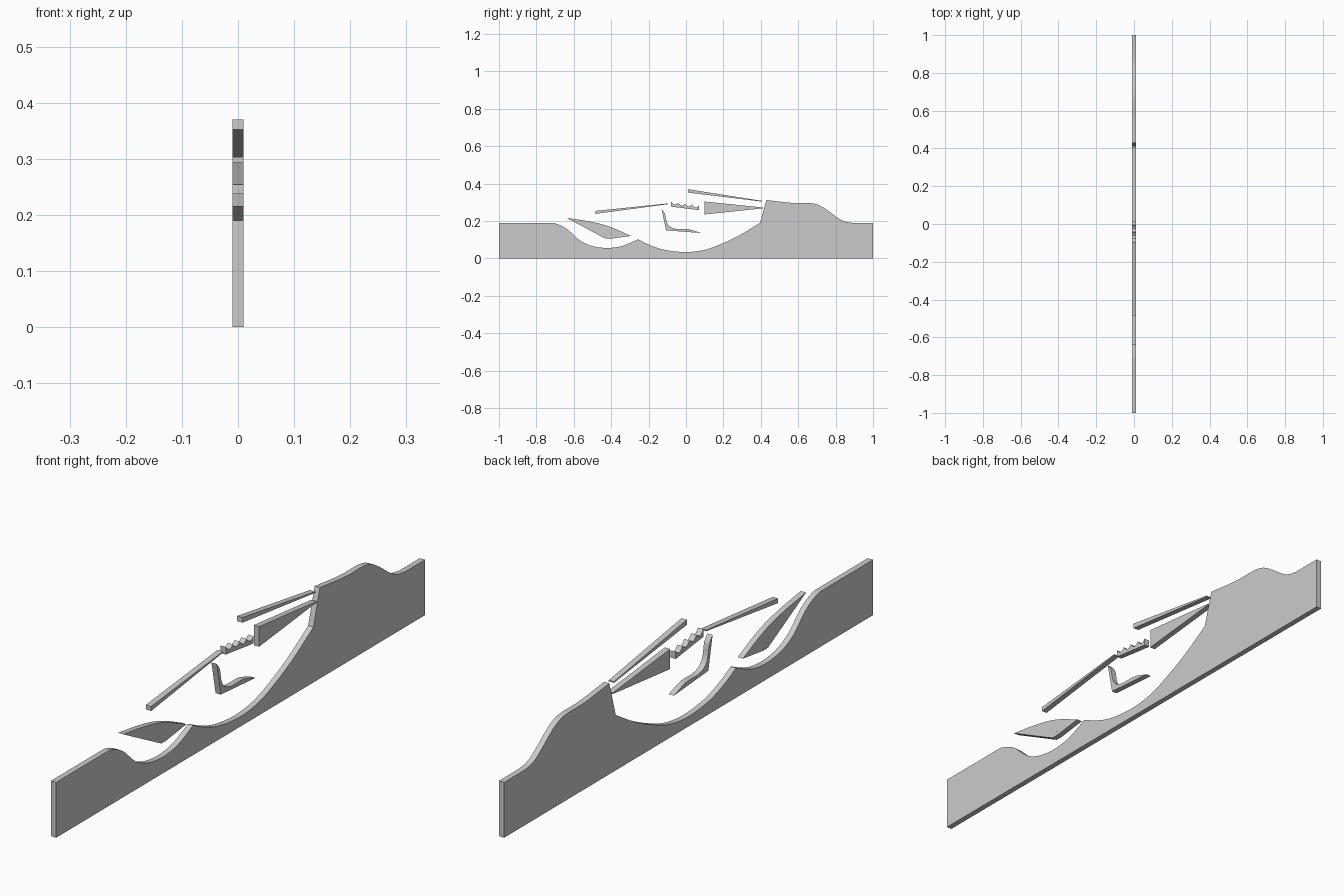
import bpy, bmesh, math
from mathutils import Vector

if "Cube" in bpy.data.objects:
    bpy.data.objects.remove(bpy.data.objects["Cube"])

HALF = 0.01  # half thickness of every plate


def smooth(points, steps=6):
    """Catmull-Rom curve through (y, z) points."""
    p = [Vector(q) for q in points]
    p = [2 * p[0] - p[1]] + p + [2 * p[-1] - p[-2]]
    out = []
    for a, b, c, d in zip(p, p[1:], p[2:], p[3:]):
        for i in range(steps):
            t = i / steps
            out.append(tuple(0.5 * (2 * b + (c - a) * t + (2 * a - 5 * b + 4 * c - d) * t**2
                                    + (3 * b - a - 3 * c + d) * t**3)))
    return out + [tuple(points[-1])]


def plate(name, outline, half=HALF):
    """Extrude a (y, z) outline across x."""
    bm = bmesh.new()
    face = bm.faces.new([bm.verts.new((-half, y, z)) for y, z in outline])
    ext = bmesh.ops.extrude_face_region(bm, geom=[face])
    verts = [v for v in ext["geom"] if isinstance(v, bmesh.types.BMVert)]
    bmesh.ops.translate(bm, verts=verts, vec=(2 * half, 0, 0))
    bmesh.ops.recalc_face_normals(bm, faces=bm.faces)
    mesh = bpy.data.meshes.new(name)
    bm.to_mesh(mesh)
    bm.free()
    ob = bpy.data.objects.new(name, mesh)
    bpy.context.collection.objects.link(ob)
    bpy.ops.object.select_all(action='DESELECT')
    ob.select_set(True)
    bpy.context.view_layer.objects.active = ob
    bpy.ops.object.shade_smooth_by_angle(angle=math.radians(25))
    return ob


# Ground: two hollows, a cliff and a rounded hill
left_bowl = smooth([(-0.74, 0.19), (-0.70, 0.187), (-0.64, 0.16), (-0.567, 0.096), (-0.50, 0.066),
                    (-0.42, 0.056), (-0.34, 0.067), (-0.257, 0.102)])
main_bowl = smooth([(-0.257, 0.102), (-0.19, 0.07), (-0.11, 0.045), (0, 0.034), (0.10, 0.046),
                    (0.19, 0.078), (0.29, 0.126), (0.395, 0.19)])
hill = smooth([(0.43, 0.312), (0.567, 0.297), (0.67, 0.295), (0.73, 0.275), (0.81, 0.218),
               (0.85, 0.197), (0.89, 0.19)])
plate("ground", [(-1, 0), (-1, 0.19)] + left_bowl + main_bowl[1:] + hill + [(1, 0.19), (1, 0)])

# Tapered bars and wedge
plate("upper_bar", [(0.01, 0.37), (0.01, 0.352), (0.405, 0.304), (0.405, 0.308)])
plate("left_bar", [(-0.485, 0.254), (-0.485, 0.238), (-0.095, 0.29), (-0.095, 0.294)])
plate("wedge", [(0.10, 0.304), (0.10, 0.235), (0.412, 0.268), (0.412, 0.272)])

# Scalloped strip: four shallow scoops along its top
a, b, n = Vector((-0.08, 0.303)), Vector((0.07, 0.283)), 24
top = []
for i in range(n + 1):
    p = a.lerp(b, i / n)
    top.append((p.x, p.y - 0.013 * abs(math.sin(math.pi * 4 * i / n))))
plate("scalloped_strip", top + [(0.07, 0.258), (-0.08, 0.277)])

# Curved bracket
inner = smooth([(-0.13, 0.264), (-0.113, 0.24), (-0.103, 0.195), (-0.085, 0.17), (-0.05, 0.158),
                (0.015, 0.156), (0.08, 0.136)])
plate("curved_bracket", inner + [(-0.107, 0.15)])

# Leaf-shaped flipper with a half-round hub on its lower edge
leaf = smooth([(-0.637, 0.216), (-0.513, 0.197), (-0.406, 0.169), (-0.294, 0.12)])
plate("flipper", leaf + [(-0.406, 0.105), (-0.43, 0.1055)])
start, end = Vector((-0.457, 0.127)), Vector((-0.406, 0.105))
mid, u = (start + end) / 2, (end - start) / 2
v = Vector((-u.y, u.x)) * 0.85
hub = [tuple(mid + u * math.cos(math.pi * i / 8) + v * math.sin(math.pi * i / 8)) for i in range(9)]
plate("flipper_hub", hub, HALF + 0.0002)
